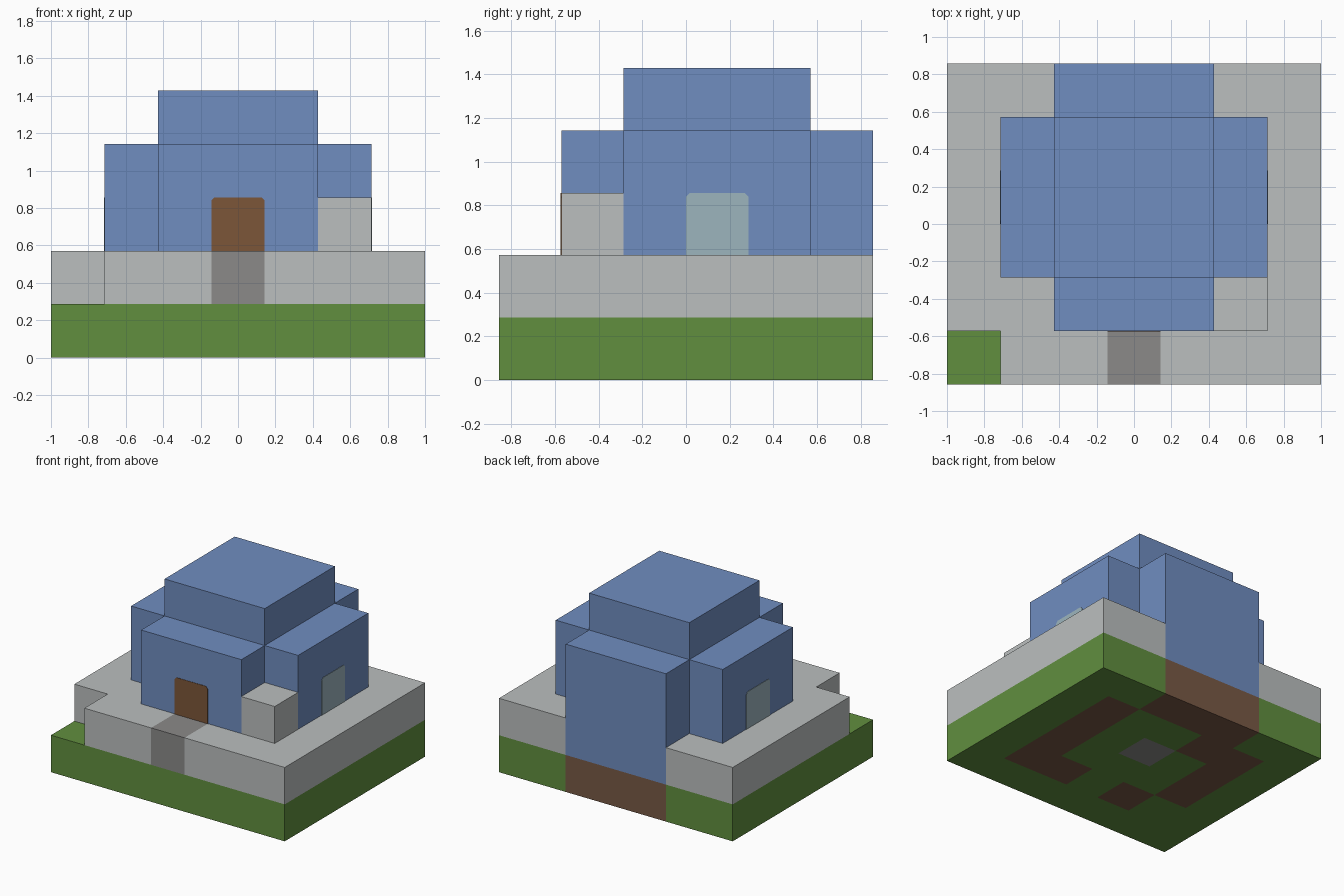
import bpy
import bmesh
from mathutils import Vector, Matrix

U = 2 / 7                 # edge of one building block
NX, NY = 7, 6             # blocks across and deep

if "Cube" in bpy.data.objects:
    bpy.data.objects.remove(bpy.data.objects["Cube"])


def material(name, *rgb):
    linear = [((c / 255 + 0.055) / 1.055) ** 2.4 for c in rgb] + [1]
    mat = bpy.data.materials.new(name)
    mat.use_nodes = True
    mat.diffuse_color = linear
    bsdf = mat.node_tree.nodes["Principled BSDF"]
    bsdf.inputs["Base Color"].default_value = linear
    return mat


GRASS = material("grass green", 97, 143, 63)
EARTH = material("earth brown", 120, 89, 69)
PALE = material("pale stone", 187, 191, 191)
DARK = material("dark stone", 139, 138, 137)
BLUE = material("wall blue", 112, 141, 192)
DOOR = material("door brown", 124, 86, 57)
GLASS = material("window glass", 156, 181, 190)


def finish(name, bm, mats):
    bmesh.ops.remove_doubles(bm, verts=bm.verts, dist=1e-4)
    bmesh.ops.recalc_face_normals(bm, faces=bm.faces)
    bmesh.ops.dissolve_limit(bm, angle_limit=0.01, verts=bm.verts,
                             edges=bm.edges, delimit={'MATERIAL'})
    mesh = bpy.data.meshes.new(name)
    bm.to_mesh(mesh)
    bm.free()
    for mat in mats:
        mesh.materials.append(mat)
    obj = bpy.data.objects.new(name, mesh)
    bpy.context.collection.objects.link(obj)
    return obj


def point(i, j, k):
    return Vector(((i - NX / 2) * U, (j - NY / 2) * U, k * U))


def layer(name, rows, z0, z1, key):
    """Solid layer from a plan drawn back row first; key maps letters to colours."""
    cells = {(i, NY - 1 - r): c for r, row in enumerate(rows)
             for i, c in enumerate(row) if c in key}
    letters = list(key)
    bm = bmesh.new()

    def quad(corners, letter):
        face = bm.faces.new([bm.verts.new(point(*c)) for c in corners])
        face.material_index = letters.index(letter)

    for (i, j), c in cells.items():
        ring = [(i, j), (i + 1, j), (i + 1, j + 1), (i, j + 1)]
        for z in (z0, z1):
            quad([(x, y, z) for x, y in ring], c)
        beside = [(i, j - 1), (i + 1, j), (i, j + 1), (i - 1, j)]
        for n, cell in enumerate(beside):
            if cell not in cells:      # only outer sides get a wall
                a, b = ring[n], ring[(n + 1) % 4]
                quad([(*a, z0), (*b, z0), (*b, z1), (*a, z1)], c)
    return finish(name, bm, key.values())


def box(name, low, high, mat):
    a, b = point(*low), point(*high)
    bm = bmesh.new()
    bmesh.ops.create_cube(bm, size=1, matrix=Matrix.Translation((a + b) / 2)
                          @ Matrix.Diagonal((*(b - a), 1)))
    return finish(name, bm, [mat])


def panel(name, centre, out, mat):
    """Thin upright plate, one block wide and high, with clipped top corners."""
    out = Vector(out)
    side = Vector((0, 0, 1)).cross(out)
    h, cut = U / 2, 0.018
    outline = [(-h, 0), (h, 0), (h, U - cut), (h - cut, U),
               (cut - h, U), (-h, U - cut)]
    bm = bmesh.new()
    face = bm.faces.new([bm.verts.new(centre + side * s + Vector((0, 0, z)))
                         for s, z in outline])
    solid = bmesh.ops.extrude_face_region(bm, geom=[face])
    moved = [v for v in solid["geom"] if isinstance(v, bmesh.types.BMVert)]
    bmesh.ops.translate(bm, verts=moved, vec=out * 0.003)
    return finish(name, bm, [mat])


# Ground slab with earth and stone showing on its underside
layer("ground", ["GGEEEGG",
                 "GEEGGEG",
                 "GEGSGEG",
                 "GEGGGEG",
                 "GGEGEEG",
                 "GGGGGGG"], 0, 1, {"G": GRASS, "E": EARTH, "S": DARK})

# Stone terrace with a missing front corner, and gaps for the step and rear wall
layer("terrace", ["TT---TT"] + ["T" * NX] * 4 + ["-TT-TTT"], 1, 2, {"T": PALE})
box("front_step", (3, 0, 1), (4, 1, 2), DARK)
box("rear_wall_foot", (2, 5, 1), (5, 6, 2), BLUE)

# Cross-shaped house and its raised roof
layer("house_walls", ["--B--".center(NX, "-").replace("-B-", "BBB")]
      + ["-BBBBB-"] * 3 + ["--BBB--", "-" * NX], 2, 4, {"B": BLUE})
box("roof_block", (2, 2, 4), (5, 5, 5), BLUE)
box("corner_block", (5, 1, 2), (6, 2, 3), PALE)

# Door and side windows
panel("front_door", point(3.5, 1, 2), (0, -1, 0), DOOR)
for name, x, out in (("left_window", 6, 1), ("right_window", 1, -1)):
    panel(name, point(x, 3.5, 2), (out, 0, 0), GLASS)
